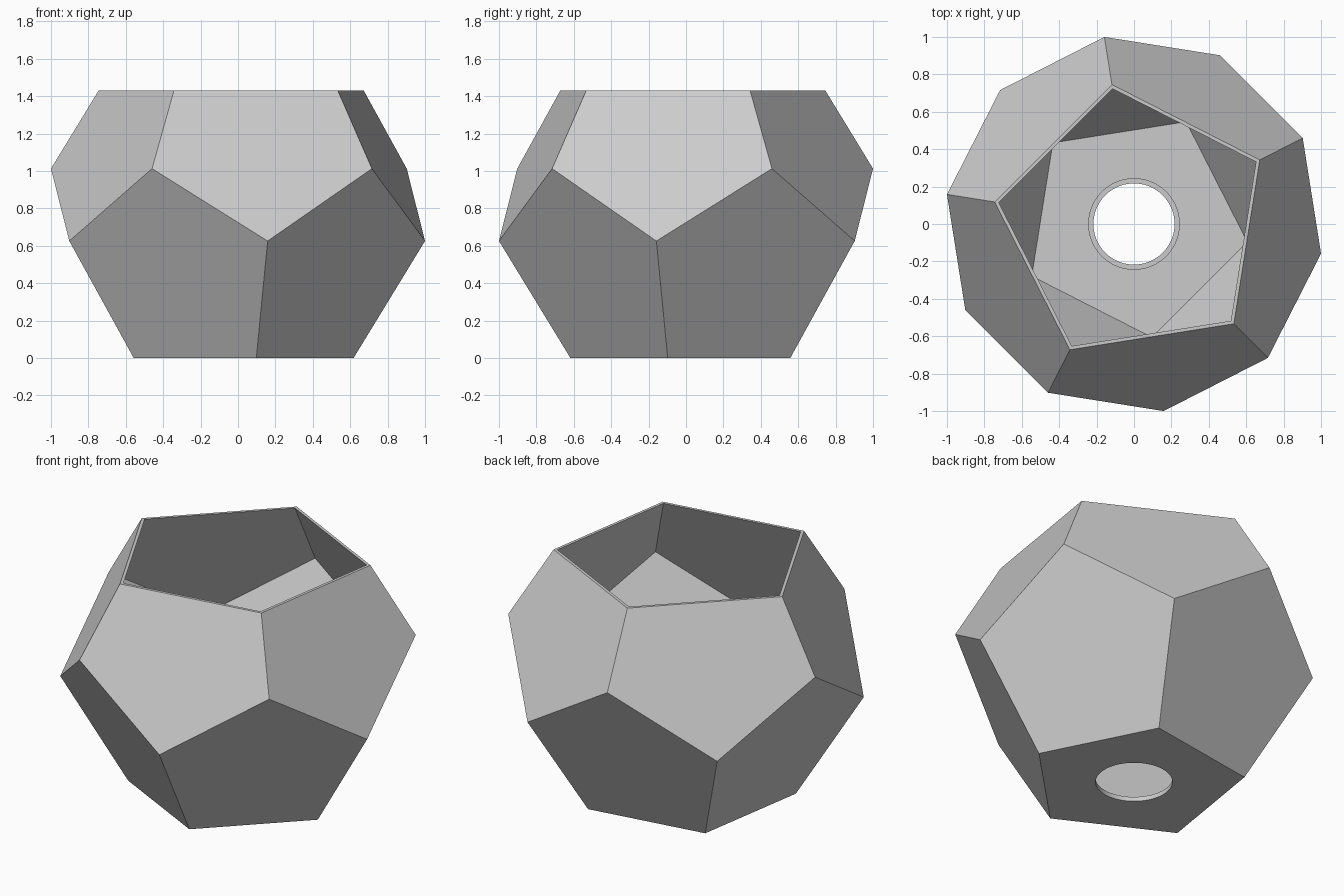
import bpy, bmesh, math

if "Cube" in bpy.data.objects:
    bpy.data.objects.remove(bpy.data.objects["Cube"])

RING = 1 / math.cos(math.radians(9))        # radius of the widest vertex rings
EDGE = RING / 1.37638                       # dodecahedron edge length
CENTRE = 1.11352 * EDGE                     # centre height = distance to a face
RIM_Z, WALL = 1.43, 0.016
HOLE_R, COLLAR_R, COLLAR_Z = 0.217, 0.245, 0.028
SEG = 12                                    # hole segments per pentagon side

bm = bmesh.new()


def ring(radius, z, start, count=5):
    step = math.tau / count
    a = math.radians(start)
    return [bm.verts.new((radius * math.cos(a + step * i),
                          radius * math.sin(a + step * i), z)) for i in range(count)]


def bridge(a, b):
    n = len(a)
    for i in range(n):
        j = (i + 1) % n
        bm.faces.new((a[i], a[j], b[j], b[i]))


def shell(scale, hole_radius):
    """Dodecahedron cut open at the rim, with a round hole in the floor."""
    e = EDGE * scale
    base = CENTRE * (1 - scale)
    z_low, z_up = base + 0.85065 * e, base + 1.37638 * e
    r_in, r_out = 0.85065 * e, 1.37638 * e
    f = (RIM_Z - z_up) / (0.85065 * e)
    bottom = ring(r_in, base, 63)
    low = ring(r_out, z_low, 63)
    up = ring(r_out, z_up, 27)
    top = ring(r_out + (r_in - r_out) * f, RIM_Z, 27)
    hole = ring(hole_radius, base, 63, 5 * SEG)
    for k in range(5):
        n = (k + 1) % 5
        bm.faces.new((bottom[k], bottom[n], low[n], up[n], low[k]))
        bm.faces.new((up[k], low[k], up[n], top[n], top[k]))
        arc = [hole[(k * SEG + i) % (5 * SEG)] for i in range(SEG, -1, -1)]
        bm.faces.new([bottom[k], bottom[n]] + arc)
    return top, hole


# Outer and inner skins joined by the rim
top_out, hole_out = shell(1, HOLE_R)
top_in, hole_in = shell((CENTRE - WALL) / CENTRE, COLLAR_R)
bridge(top_out, top_in)

# Low collar around the drain hole
collar_out = ring(COLLAR_R, COLLAR_Z, 63, 5 * SEG)
collar_in = ring(HOLE_R, COLLAR_Z, 63, 5 * SEG)
bridge(hole_in, collar_out)
bridge(collar_out, collar_in)
bridge(collar_in, hole_out)

bmesh.ops.recalc_face_normals(bm, faces=bm.faces)
mesh = bpy.data.meshes.new("planter_bowl")
bm.to_mesh(mesh)
bm.free()

mat = bpy.data.materials.new("light grey")
mat.diffuse_color = (0.6, 0.6, 0.6, 1)
mat.use_nodes = True
mat.node_tree.nodes["Principled BSDF"].inputs["Base Color"].default_value = mat.diffuse_color
mesh.materials.append(mat)

bowl = bpy.data.objects.new("planter_bowl", mesh)
bpy.context.collection.objects.link(bowl)
bpy.context.view_layer.objects.active = bowl
bowl.select_set(True)
bpy.ops.object.shade_smooth_by_angle(angle=math.radians(30))
